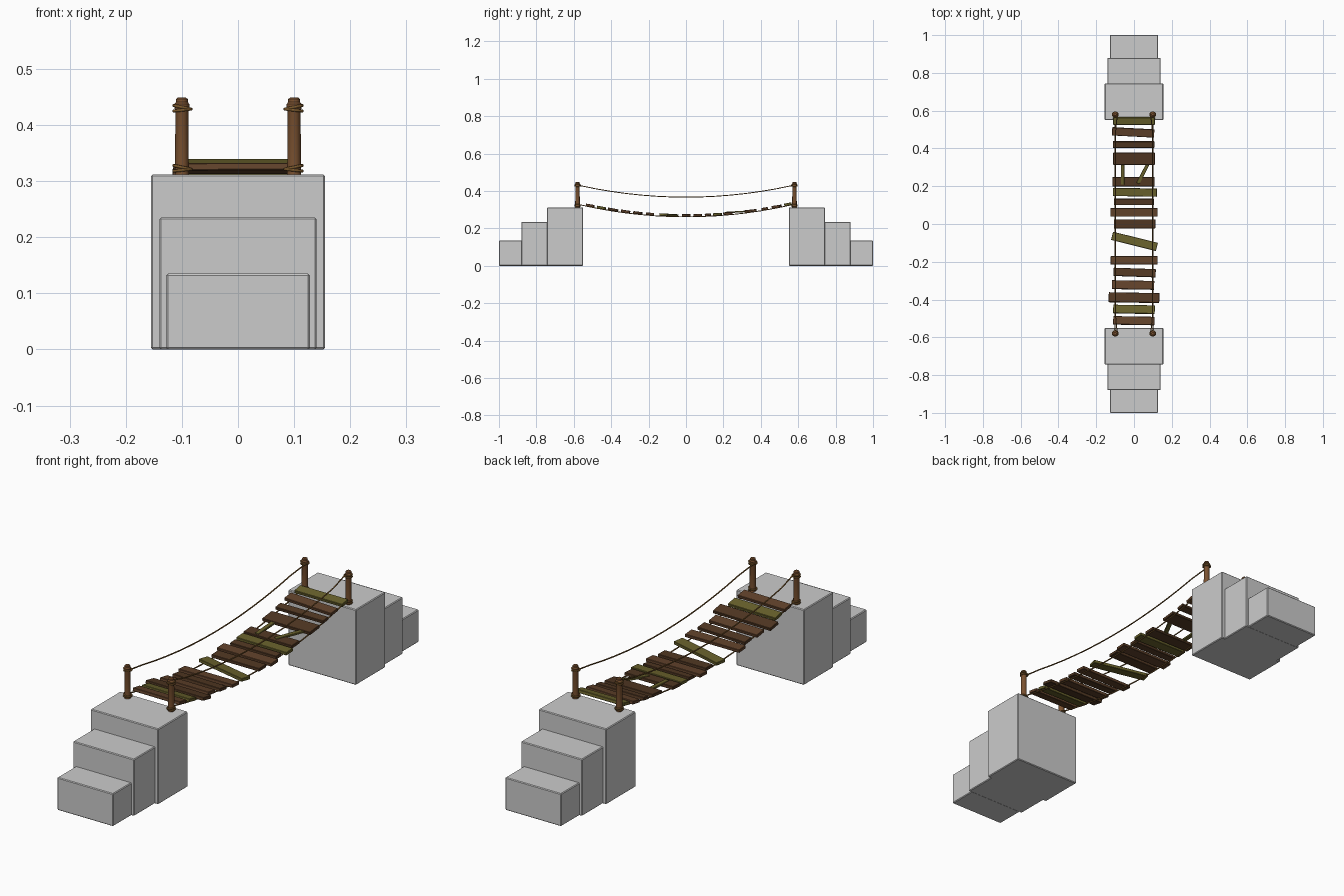
import bpy, bmesh, math, random
from mathutils import Matrix, Vector

if "Cube" in bpy.data.objects:
    bpy.data.objects.remove(bpy.data.objects["Cube"])

random.seed(4)


def material(name, rgb):
    m = bpy.data.materials.new(name)
    m.diffuse_color = (*rgb, 1)
    m.use_nodes = True
    m.node_tree.nodes["Principled BSDF"].inputs["Base Color"].default_value = m.diffuse_color
    return m


POST = material("post_wood", (0.20, 0.085, 0.03))
ROPE = material("rope_fibre", (0.20, 0.10, 0.025))
DARK = material("dark_wood", (0.085, 0.04, 0.017))
BROWN = material("brown_wood", (0.12, 0.055, 0.024))
OLIVE = material("mossy_wood", (0.14, 0.12, 0.025))


def finish(bm, name, mat=None):
    mesh = bpy.data.meshes.new(name)
    bm.normal_update()
    bm.to_mesh(mesh)
    bm.free()
    ob = bpy.data.objects.new(name, mesh)
    bpy.context.collection.objects.link(ob)
    if mat:
        mesh.materials.append(mat)
    return ob


def box(name, size, matrix, mat=None, bevel=0.003):
    bm = bmesh.new()
    bmesh.ops.create_cube(bm, size=1, matrix=matrix @ Matrix.Diagonal((*size, 1)))
    bmesh.ops.bevel(bm, geom=bm.edges[:], offset=bevel, segments=1, affect='EDGES')
    return finish(bm, name, mat)


def rope(name, points, radius, cyclic=False):
    cu = bpy.data.curves.new(name, 'CURVE')
    cu.dimensions = '3D'
    cu.bevel_depth = radius
    cu.bevel_resolution = 1
    cu.use_fill_caps = True
    sp = cu.splines.new('POLY')
    sp.points.add(len(points) - 1)
    for p, co in zip(sp.points, points):
        p.co = (*co, 1)
    sp.use_cyclic_u = cyclic
    cu.materials.append(ROPE)
    ob = bpy.data.objects.new(name, cu)
    bpy.context.collection.objects.link(ob)


def deck_z(y):
    return 0.268 + 0.2 * y * y


# stone steps at both ends: half width, outer y, inner y, height
for end in (-1, 1):
    for hw, outer, inner, h in ((0.128, 1.0, 0.875, 0.135),
                                (0.14, 0.88, 0.735, 0.235),
                                (0.155, 0.743, 0.55, 0.312)):
        box("stone_step", (2 * hw, outer - inner, h),
            Matrix.Translation((0, end * (outer + inner) / 2, h / 2)))

# posts: lathed profile of radius and height
PROFILE = ((0, 0.30), (0.0125, 0.30), (0.0115, 0.425), (0.0135, 0.43),
           (0.0135, 0.437), (0.0105, 0.441), (0.0105, 0.446), (0.007, 0.449), (0, 0.449))
for sx in (-1, 1):
    for sy in (-1, 1):
        bm = bmesh.new()
        verts = [bm.verts.new((r, 0, z)) for r, z in PROFILE]
        edges = [bm.edges.new(e) for e in zip(verts, verts[1:])]
        bmesh.ops.spin(bm, geom=verts + edges, cent=(0, 0, 0), axis=(0, 0, 1),
                       angle=math.tau, steps=12)
        bmesh.ops.remove_doubles(bm, verts=bm.verts[:], dist=1e-5)
        bmesh.ops.recalc_face_normals(bm, faces=bm.faces[:])
        bmesh.ops.translate(bm, verts=bm.verts[:], vec=(sx * 0.1, sy * 0.58, 0))
        post = finish(bm, "post", POST)
        bpy.context.view_layer.objects.active = post
        post.select_set(True)
        bpy.ops.object.shade_smooth_by_angle(angle=math.radians(35))
        post.select_set(False)
        # two tilted rope loops at the top and bottom of each post
        for zc in (0.322, 0.429):
            for tilt, dz in ((0.22, 0.0025), (-0.12, -0.0025)):
                loop = [(sx * (0.099 + 0.0155 * math.cos(a)),
                         sy * (0.579 + 0.0145 * math.sin(a)),
                         zc + dz + 0.0145 * tilt * math.cos(a))
                        for a in (i * math.tau / 14 for i in range(14))]
                rope("post_lashing", loop, 0.0028, True)

# sagging hand ropes and deck ropes
for sx in (-1, 1):
    ys = [-0.565 + 1.13 * i / 14 for i in range(15)]
    rope("hand_rope", [(sx * (0.09 + 0.008 * (abs(y) < 0.5)), y, 0.367 + 0.192 * y * y)
                       for y in ys], 0.0027)
    rope("deck_rope", [(sx * 0.1, y, deck_z(y) - 0.006) for y in ys], 0.0027)

# deck planks: y, depth, left x, right x, turn in degrees, material
PLANKS = ((0.545, 0.04, -0.11, 0.11, 0, OLIVE), (0.485, 0.043, -0.116, 0.107, -3, BROWN),
          (0.421, 0.034, -0.112, 0.108, 0, DARK), (0.346, 0.064, -0.11, 0.11, 0, DARK),
          (0.224, 0.05, -0.115, 0.108, 0, DARK), (0.168, 0.043, -0.112, 0.121, -1, OLIVE),
          (0.117, 0.033, -0.107, 0.105, 0, DARK), (0.062, 0.046, -0.125, 0.125, 0, BROWN),
          (0.001, 0.047, -0.107, 0.113, 0, DARK), (-0.092, 0.044, -0.12, 0.125, -14, OLIVE),
          (-0.193, 0.044, -0.124, 0.125, 0, BROWN), (-0.257, 0.043, -0.108, 0.115, -2, DARK),
          (-0.323, 0.046, -0.117, 0.107, -1, BROWN), (-0.39, 0.052, -0.134, 0.134, -1, DARK),
          (-0.452, 0.045, -0.11, 0.11, -1, OLIVE), (-0.512, 0.044, -0.11, 0.108, -1, BROWN))
for y, depth, x0, x1, turn, mat in PLANKS:
    tilt = math.atan(0.4 * y) + random.uniform(-0.04, 0.04)
    place = (Matrix.Translation(((x0 + x1) / 2, y, deck_z(y) + 0.002))
             @ Matrix.Rotation(tilt, 4, 'X') @ Matrix.Rotation(math.radians(turn), 4, 'Z'))
    box("plank", (x1 - x0, depth, 0.013), place, mat, 0.0015)

# narrow patch boards bridging the gap
for x, turn, mat in ((-0.06, 0, OLIVE), (0.048, -27, OLIVE)):
    box("patch_board", (0.018, 0.12, 0.008),
        Matrix.Translation((x, 0.268, 0.288)) @ Matrix.Rotation(0.06, 4, 'X')
        @ Matrix.Rotation(math.radians(turn), 4, 'Z'), mat, 0.001)
